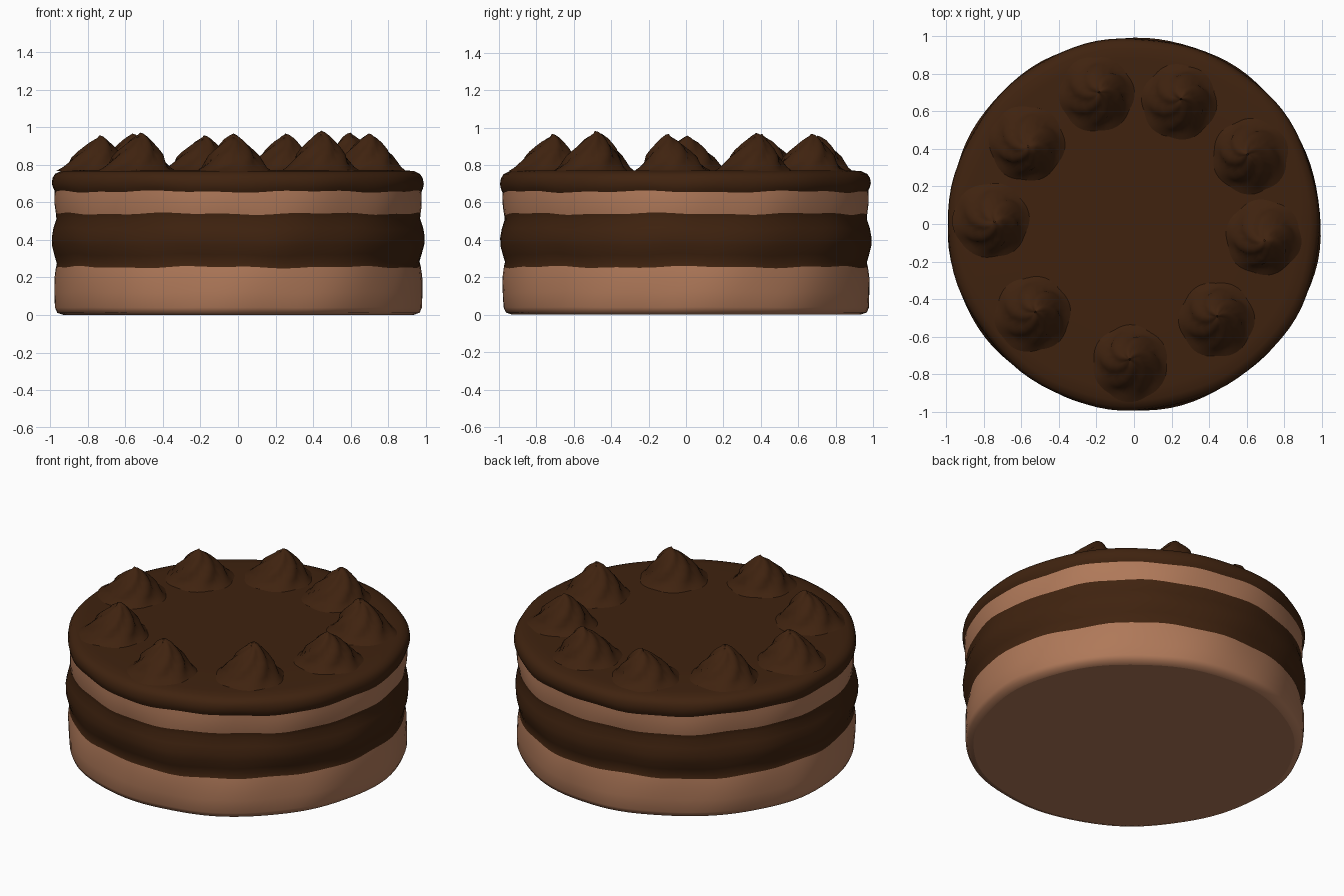
import bpy, bmesh, math, random

if "Cube" in bpy.data.objects:
    bpy.data.objects.remove(bpy.data.objects["Cube"])

random.seed(4)
SEG = 96


def material(name, rgb):
    m = bpy.data.materials.new(name)
    m.diffuse_color = (*rgb, 1)
    m.use_nodes = True
    m.node_tree.nodes["Principled BSDF"].inputs["Base Color"].default_value = m.diffuse_color
    return m


icing_mat = material("dark chocolate", (0.050, 0.0165, 0.0048))
sponge_mat = material("light sponge", (0.43, 0.19, 0.10))


def lathe(name, rings, mat, cap_bottom=False, cap_top=False):
    """Skin a stack of rings, each a list of points of equal length."""
    bm = bmesh.new()
    vs = [[bm.verts.new(p) for p in ring] for ring in rings]
    n = len(vs[0])
    for a, b in zip(vs, vs[1:]):
        for i in range(n):
            j = (i + 1) % n
            bm.faces.new((a[i], a[j], b[j], b[i]))
    if cap_bottom:
        bm.faces.new(vs[0][::-1])
    if cap_top:
        bm.faces.new(vs[-1])
    me = bpy.data.meshes.new(name)
    bm.to_mesh(me)
    bm.free()
    for f in me.polygons:
        f.use_smooth = len(f.vertices) == 4
    me.materials.append(mat)
    ob = bpy.data.objects.new(name, me)
    bpy.context.collection.objects.link(ob)
    return ob


def body_ring(r, z):
    """Hand-spread circle: the radius and height waver a little."""
    pts = []
    edge = max(0, min(1, z / 0.2, (0.765 - z) / 0.1))  # top and base stay level
    for i in range(SEG):
        a = 2 * math.pi * i / SEG
        w = 0.004 * math.sin(5 * a + 6 * z) + 0.003 * math.sin(11 * a - 9 * z + 1)
        h = 0.004 * math.sin(7 * a + 5 * z) + 0.003 * math.sin(17 * a + 8 * z)
        pts.append(((r + w * r) * math.cos(a), (r + w * r) * math.sin(a), z + h * edge))
    return pts


# cake layers, sharing their border rings
layers = [
    ("bottom_sponge", sponge_mat,
     [(0.93, 0.0), (0.965, 0.012), (0.977, 0.04), (0.98, 0.12), (0.98, 0.2), (0.972, 0.255)]),
    ("cream_filling", icing_mat,
     [(0.972, 0.255), (0.966, 0.28), (0.978, 0.32), (0.991, 0.37), (0.993, 0.41),
      (0.984, 0.46), (0.968, 0.51), (0.971, 0.54)]),
    ("top_sponge", sponge_mat,
     [(0.971, 0.54), (0.977, 0.58), (0.978, 0.63), (0.977, 0.658)]),
    ("top_icing", icing_mat,
     [(0.977, 0.658), (0.985, 0.675), (0.991, 0.70), (0.986, 0.73), (0.972, 0.752),
      (0.94, 0.767), (0.88, 0.772), (0.6, 0.772)]),
]
for name, mat, profile in layers:
    lathe(name, [body_ring(r, z) for r, z in profile], mat,
          cap_bottom=name == "bottom_sponge", cap_top=name == "top_icing")

# piped swirls around the top: x, y, peak height
swirls = [(-0.20, 0.69, 0.945), (0.24, 0.65, 0.955), (0.62, 0.36, 0.96),
          (0.69, -0.07, 0.955), (0.44, -0.51, 0.97), (-0.02, -0.74, 0.955),
          (-0.54, -0.48, 0.96), (-0.76, 0.02, 0.945), (-0.57, 0.43, 0.955)]
# radius, fraction of height
dollop = [(0.205, 0.0), (0.175, 0.10), (0.15, 0.25), (0.128, 0.43), (0.10, 0.60),
          (0.073, 0.75), (0.047, 0.89), (0.022, 0.98), (0.005, 1.0)]
for k, (cx, cy, top) in enumerate(swirls):
    phase = random.uniform(0, 6.28)
    lean = random.uniform(0, 6.28)
    rings = []
    for r, t in dollop:
        ring = []
        for i in range(60):
            a = 2 * math.pi * i / 60
            # six twisted folds with sharp creases
            fold = abs(math.sin(3 * (a - 1.6 * t) + phase))
            rr = r * (1 + 0.20 * (fold - 0.6) * min(1, 0.25 + 2 * t))
            ox, oy = 0.018 * t * math.cos(lean), 0.018 * t * math.sin(lean)
            z = 0.768 + (top - 0.768) * t + 0.012 * t * math.cos(a - lean)
            ring.append((cx + ox + rr * math.cos(a), cy + oy + rr * math.sin(a), z))
        rings.append(ring)
    lathe(f"piped_swirl_{k + 1}", rings, icing_mat, cap_top=True)
